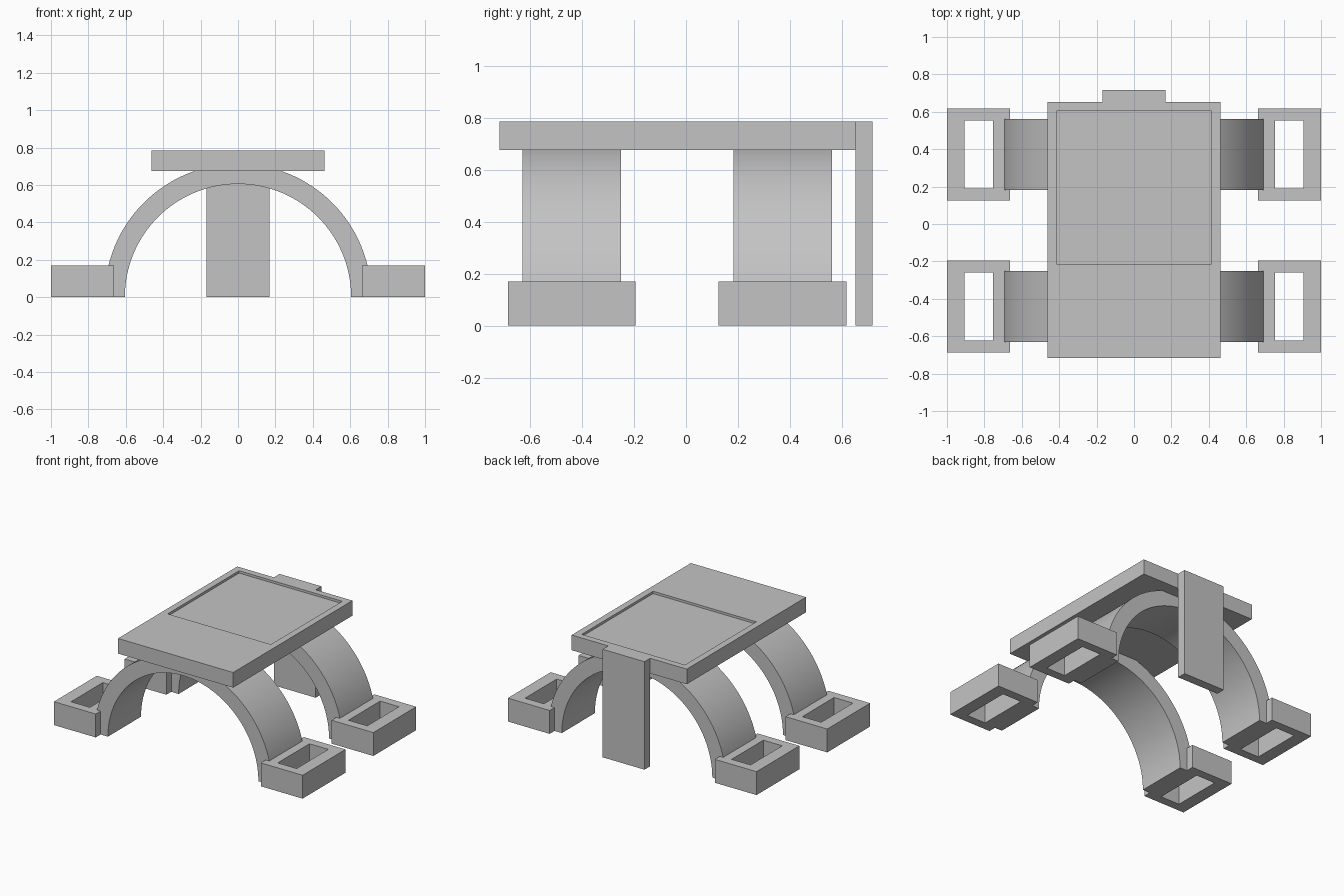
import bpy, bmesh, math

if "Cube" in bpy.data.objects:
    bpy.data.objects.remove(bpy.data.objects["Cube"], do_unlink=True)

grey = bpy.data.materials.new("plain grey")
grey.use_nodes = True
grey.diffuse_color = (0.55, 0.55, 0.55, 1)
grey.node_tree.nodes["Principled BSDF"].inputs["Base Color"].default_value = grey.diffuse_color


def finish(name, bm):
    bmesh.ops.recalc_face_normals(bm, faces=bm.faces)
    mesh = bpy.data.meshes.new(name)
    bm.to_mesh(mesh)
    bm.free()
    mesh.materials.append(grey)
    obj = bpy.data.objects.new(name, mesh)
    bpy.context.collection.objects.link(obj)
    return obj


def rect(x0, x1, y0, y1):
    return [(x0, y0), (x1, y0), (x1, y1), (x0, y1)]


def ring(bm, outline, z):
    return [bm.verts.new((x, y, z)) for x, y in outline]


def bridge(bm, a, b):
    for i in range(len(a)):
        j = (i + 1) % len(a)
        bm.faces.new((a[i], a[j], b[j], b[i]))


def box(name, outline, z0, z1):
    bm = bmesh.new()
    low, high = ring(bm, outline, z0), ring(bm, outline, z1)
    bridge(bm, low, high)
    bm.faces.new(low)
    bm.faces.new(high)
    return finish(name, bm)


def frame(name, outer, inner, z0, z1):
    """Rectangular block with an open slot through it."""
    bm = bmesh.new()
    loops = [ring(bm, o, z) for o, z in ((outer, z0), (outer, z1), (inner, z1), (inner, z0))]
    for i in range(4):
        bridge(bm, loops[i], loops[(i + 1) % 4])
    return finish(name, bm)


def tray(name, outer, inner, z0, z1, depth):
    """Slab with a shallow recess in its top."""
    bm = bmesh.new()
    loops = [ring(bm, o, z) for o, z in
             ((outer, z0), (outer, z1), (inner, z1), (inner, z1 - depth))]
    for a, b in zip(loops, loops[1:]):
        bridge(bm, a, b)
    bm.faces.new(loops[0])
    bm.faces.new(loops[-1])
    return finish(name, bm)


def arch(name, r_in, r_out, y0, y1, steps=64):
    """Half ring standing on the ground."""
    bm = bmesh.new()
    sections = []
    for i in range(steps + 1):
        a = math.pi * i / steps
        sections.append([bm.verts.new((r * math.cos(a), y, r * math.sin(a)))
                         for r, y in ((r_in, y0), (r_out, y0), (r_out, y1), (r_in, y1))])
    for a, b in zip(sections, sections[1:]):
        bridge(bm, a, b)
    bm.faces.new(sections[0])
    bm.faces.new(sections[-1])
    obj = finish(name, bm)
    bpy.ops.object.select_all(action='DESELECT')
    obj.select_set(True)
    bpy.context.view_layer.objects.active = obj
    bpy.ops.object.shade_smooth_by_angle(angle=math.radians(30))


# Table top with recessed panel, and the rear post
tray("platform", rect(-0.463, 0.463, -0.717, 0.652),
     rect(-0.415, 0.415, -0.215, 0.605), 0.675, 0.785, 0.017)
box("rear_post", rect(-0.168, 0.168, 0.652, 0.717), 0, 0.785)

# Arched legs with slotted feet on both sides
for place, y in (("front", -0.44), ("rear", 0.372)):
    arch(place + "_arch", 0.605, 0.713, y - 0.19, y + 0.19)
    for side, s in (("left", 1), ("right", -1)):
        frame(f"{place}_{side}_foot",
              rect(s * 0.664, s, y - 0.246, y + 0.246),
              rect(s * 0.755, s * 0.907, y - 0.182, y + 0.182), 0, 0.17)
